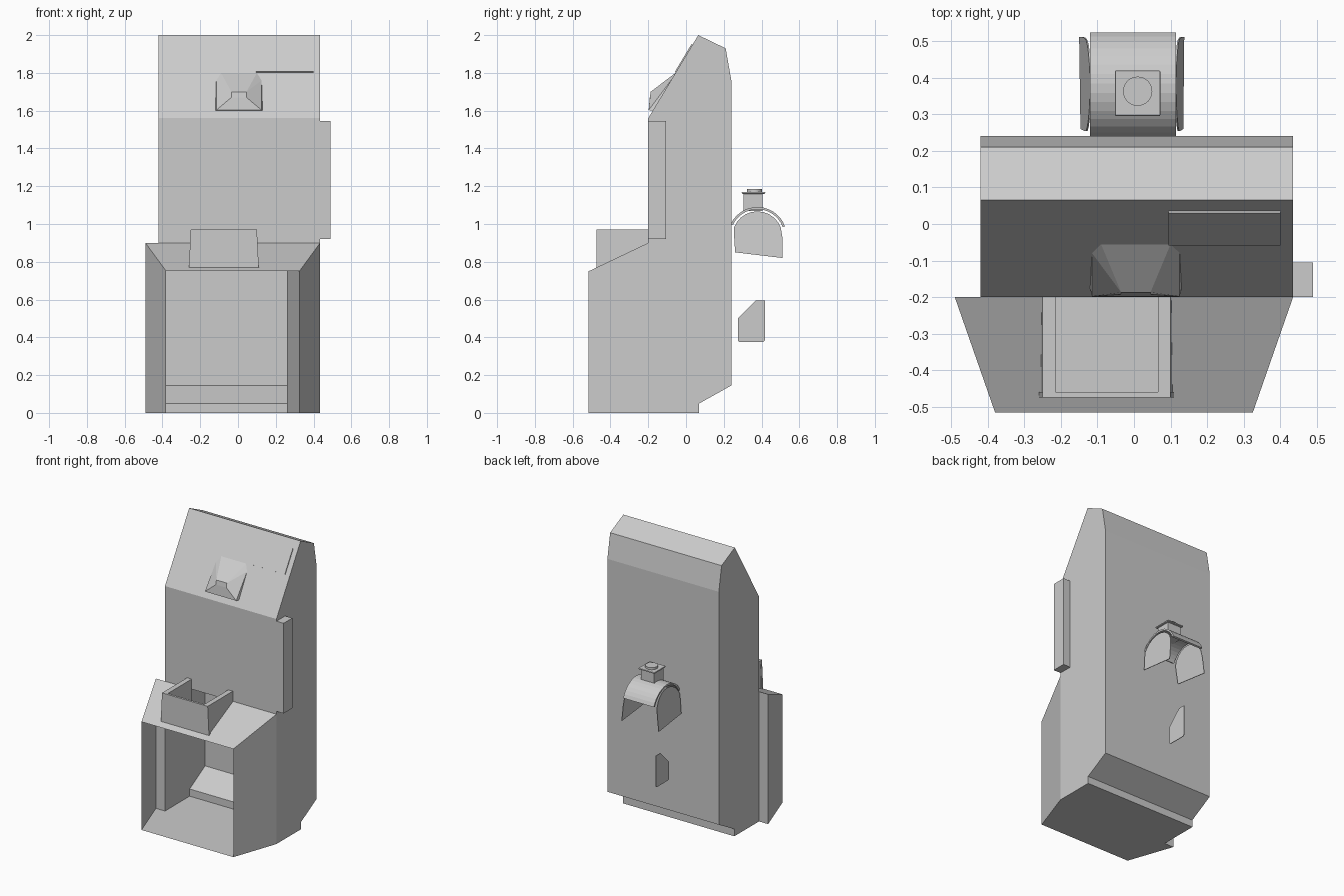
import bpy, bmesh, math
from mathutils import Vector

if "Cube" in bpy.data.objects:
    bpy.data.objects.remove(bpy.data.objects["Cube"])


def make(name, verts, faces, recalc=True):
    me = bpy.data.meshes.new(name)
    me.from_pydata([tuple(v) for v in verts], [], faces)
    bm = bmesh.new()
    bm.from_mesh(me)
    bmesh.ops.remove_doubles(bm, verts=bm.verts, dist=0.0005)
    if recalc:
        bmesh.ops.recalc_face_normals(bm, faces=bm.faces)
    bm.to_mesh(me)
    bm.free()
    ob = bpy.data.objects.new(name, me)
    bpy.context.collection.objects.link(ob)
    return ob


def prism(name, profile, x0, x1, skip=()):
    """Extrude a closed (y, z) profile along x; skip lists side faces left open."""
    n = len(profile)
    verts = [(x, y, z) for x in (x0, x1) for y, z in profile]
    faces = [tuple(range(n)), tuple(range(2 * n - 1, n - 1, -1))]
    faces += [(i, i + n, (i + 1) % n + n, (i + 1) % n) for i in range(n) if i not in skip]
    return make(name, verts, faces)


def box(name, lo, hi, bevel=0):
    p = [(lo[1], lo[2]), (hi[1], lo[2]), (hi[1], hi[2]), (lo[1], hi[2])]
    ob = prism(name, p, lo[0], hi[0])
    if bevel:
        m = ob.modifiers.new("bevel", 'BEVEL')
        m.width, m.segments = bevel, 2
    return ob


# Tall rear cabinet, open at the front below the counter
prism("cabinet", [(-.2, 0), (.07, 0), (.07, .05), (.24, .145), (.24, 1.76), (.21, 1.93),
                  (.065, 2), (-.2, 1.56), (-.2, .9)], -.42, .435, skip=(8,))


# Tapered lower bay: floor, side walls, step strip, sloped counter with tray opening
def counter_z(y):
    return .75 + (y + .515) / .315 * .15


def slope(x, y):
    return (x, y, counter_z(y))


F, B = -.515, -.2
make("lower_bay", [
    (-.38, F, 0), (.325, F, 0), (.435, B, 0), (-.49, B, 0),
    slope(-.38, F), slope(.325, F), slope(.435, B), slope(-.49, B),
    (-.42, B, 0), slope(-.42, B),
    slope(-.215, -.46), slope(.065, -.46), slope(.065, B), slope(-.215, B)],
    [(3, 8, 2, 1, 0), (0, 4, 7, 3), (2, 6, 5, 1), (8, 3, 7, 9),
     (4, 5, 11, 10), (5, 6, 12, 11), (7, 4, 10, 13, 9)])

# Inner panel on the right of the bay, and a small chute under the counter
make("inner_panel", [(.325, F, 0), (.26, B, 0), (.26, B, .89), (.325, F, .75)], [(0, 1, 2, 3)])
chute = [(-.08, .75), (.07, .71), (.26, .71)]
make("chute", [(x, y, z) for y in (-.4, -.2) for x, z in chute],
     [(0, 1, 4, 3), (1, 2, 5, 4)])

# Open tray on the counter
box("tray_floor", (-.22, -.465, .76), (.07, -.2, .77))


def frustum(name, x0, x1, t0, t1, y0, y1):
    v = [(x0, y0, .77), (x1, y0, .77), (x1, y1, .77), (x0, y1, .77),
         (t0, y0, .97), (t1, y0, .97), (t1, y1, .97), (t0, y1, .97)]
    make(name, v, [(0, 1, 2, 3), (4, 5, 6, 7), (0, 1, 5, 4), (1, 2, 6, 5), (2, 3, 7, 6), (3, 0, 4, 7)])


frustum("tray_front", -.26, .11, -.25, .1, -.475, -.46)
frustum("tray_rail_left", -.255, -.215, -.25, -.215, -.465, -.2)
frustum("tray_rail_right", .065, .105, .065, .1, -.465, -.2)

# Side reader box
box("side_box", (.435, -.2, .92), (.49, -.105, 1.545))


# Faceted hood on the sloped face
def face_y(z):
    return -.2 + (z - 1.56) / .44 * .265


cx = .005
base = [(-.125, 1.6), (.125, 1.6), (.12, 1.76), (.095, 1.8), (-.095, 1.8), (-.12, 1.76)]
tip = [(-.04, -.192, 1.67), (.04, -.192, 1.67), (.04, -.187, 1.7), (-.04, -.187, 1.7)]
verts = [(cx + x, face_y(z), z) for x, z in base]
verts += [(cx - .12, -.198, 1.603), (cx + .12, -.198, 1.603)]
verts += [(cx + x, y, z) for x, y, z in tip]
make("hood", verts, [(0, 1, 7, 6), (6, 7, 9, 8), (8, 9, 10, 11), (11, 10, 3, 4),
                     (7, 1, 2), (7, 2, 10, 9), (2, 3, 10), (0, 6, 5), (6, 8, 11, 5), (5, 11, 4),
                     (5, 4, 3, 2, 1, 0)])

# Thin inset plate on the sloped face
nrm = Vector((0, -.44, .265)).normalized() * .006
p = [(face_y(1.803), 1.803), (face_y(1.95), 1.95)]
q = [(y + nrm.y, z + nrm.z) for y, z in reversed(p)]
prism("slope_plate", p + q, .095, .4)


# Arched rear cover with two flared flaps
def arc(r, a0, a1, n, cy=.378, cz=.935):
    return [(cy + r * math.cos(math.radians(a0 + (a1 - a0) * i / n)),
             cz + r * math.sin(math.radians(a0 + (a1 - a0) * i / n))) for i in range(n + 1)]


roof = prism("arched_roof", arc(.155, 20, 155, 14) + arc(.143, 155, 20, 14), -.12, .115)
flap = [(.26, .85), (.512, .82), (.51, .93)] + arc(.132, 20, 160, 10) + [(.255, .93)]
for name, x, s in (("flap_left", -.12, -1), ("flap_right", .115, 1)):
    n = len(flap)
    def fx(z):
        return x + s * .03 * (1.07 - z) / .25 * (1 if s < 0 else .75)
    v = [(fx(z) + d, y, z) for d in (0, -.004 * s) for y, z in flap]
    make(name, v, [tuple(range(n)), tuple(range(n, 2 * n))] +
         [(i, (i + 1) % n, (i + 1) % n + n, i + n) for i in range(n)])

# Neck, cap and button on the cover
box("cap_neck", (-.04, .305, 1.07), (.06, .405, 1.16))
box("cap_plate", (-.052, .295, 1.16), (.072, .42, 1.17), .004)
bpy.ops.mesh.primitive_cylinder_add(vertices=32, radius=.04, depth=.015, location=(.01, .363, 1.177))
bpy.context.object.name = "cap_button"
bpy.ops.object.shade_smooth_by_angle()

# Small thin fin below the cover
prism("rear_fin", [(.275, .5), (.37, .595), (.418, .595), (.418, .385), (.41, .375),
                   (.283, .375), (.275, .383)], -.063, -.059)
